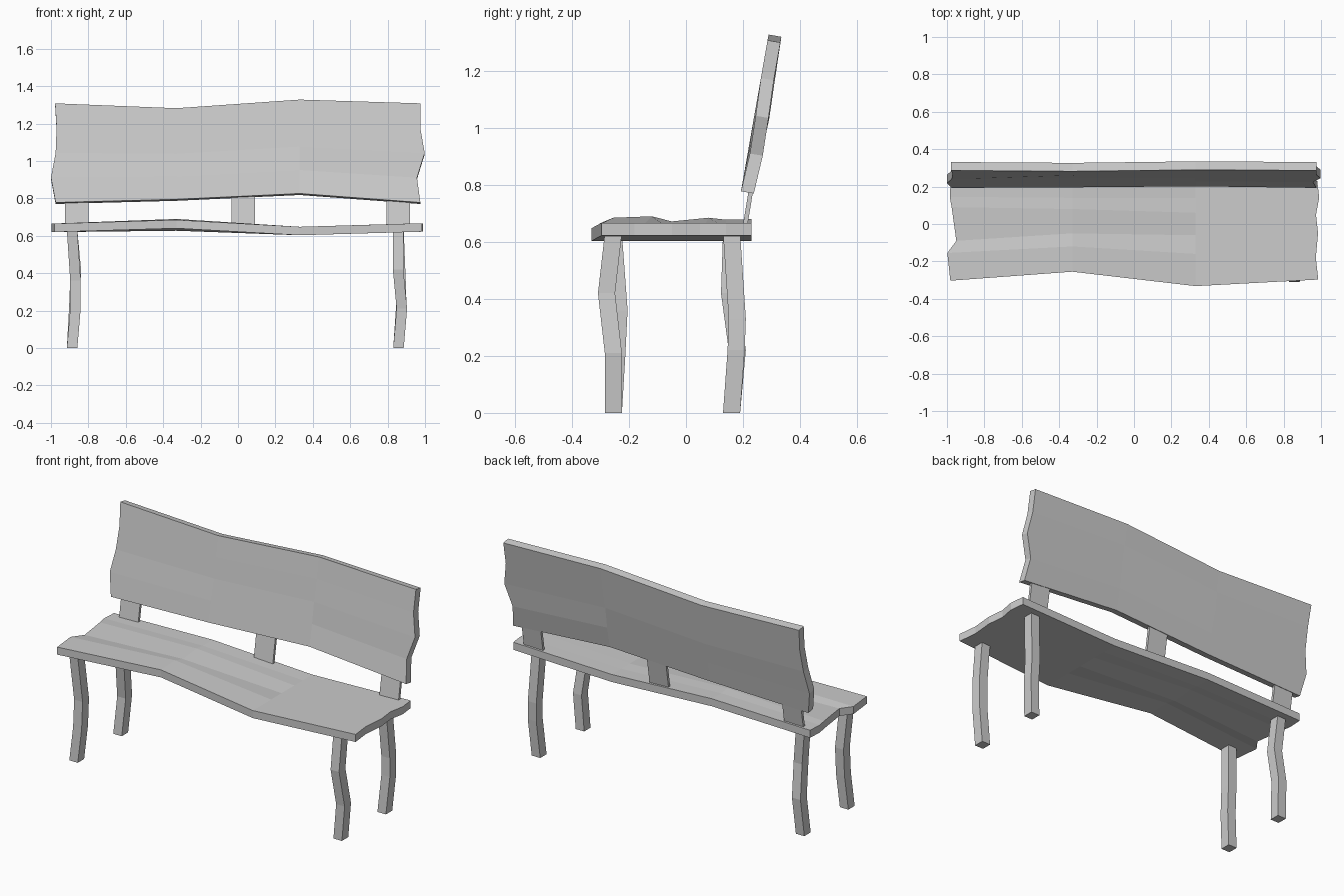
import bpy, bmesh
from mathutils import Vector

if "Cube" in bpy.data.objects:
    bpy.data.objects.remove(bpy.data.objects["Cube"])


def finish(name, bm):
    bmesh.ops.recalc_face_normals(bm, faces=bm.faces)
    mesh = bpy.data.meshes.new(name)
    bm.to_mesh(mesh)
    bm.free()
    ob = bpy.data.objects.new(name, mesh)
    bpy.context.collection.objects.link(ob)
    return ob


def slab(name, front, offset):
    """Closed plank: a grid of points (rows x columns) and its offset copy."""
    bm = bmesh.new()
    a = [[bm.verts.new(p) for p in row] for row in front]
    b = [[bm.verts.new(Vector(p) + Vector(offset)) for p in row] for row in front]
    nr, nc = len(a), len(a[0])
    for g in (a, b):
        for r in range(nr - 1):
            for c in range(nc - 1):
                bm.faces.new((g[r][c], g[r][c + 1], g[r + 1][c + 1], g[r + 1][c]))
    rim = [(0, c) for c in range(nc)] + [(r, nc - 1) for r in range(1, nr)]
    rim += [(nr - 1, c) for c in range(nc - 2, -1, -1)] + [(r, 0) for r in range(nr - 2, 0, -1)]
    for (r, c), (s, d) in zip(rim, rim[1:] + rim[:1]):
        bm.faces.new((a[r][c], a[s][d], b[s][d], b[r][c]))
    return finish(name, bm)


def sweep(name, centres, hx, hy):
    """Four-sided post through a list of centre points."""
    bm = bmesh.new()
    rings = [[bm.verts.new((x + i * hx, y + j * hy, z))
              for i, j in ((-1, -1), (1, -1), (1, 1), (-1, 1))] for x, y, z in centres]
    for p, q in zip(rings, rings[1:]):
        for k in range(4):
            bm.faces.new((p[k], p[(k + 1) % 4], q[(k + 1) % 4], q[k]))
    bm.faces.new(rings[0])
    bm.faces.new(rings[-1])
    return finish(name, bm)


# Seat: wavy plank with uneven ends
left_x = (-0.982, -0.998, -0.95, -0.975, -0.985, -0.98)
right_x = (0.985, 0.972, 0.984, 0.973, 0.99, 0.98)
left_y = (-0.303, -0.155, -0.09, 0.09, 0.145, 0.23)
mid_y = (-0.255, -0.12, -0.05, 0.08, 0.14, 0.23)
mid2_y = (-0.332, -0.16, -0.06, 0.06, 0.14, 0.23)
right_y = (-0.297, -0.18, -0.05, 0.05, 0.14, 0.23)
mid_z = (0.685, 0.69, 0.672, 0.685, 0.678, 0.68)
seat = [[(lx, ly, 0.665), (-0.33, my, mz), (0.33, ny, 0.648), (rx, ry, 0.667)]
        for lx, rx, ly, my, ny, ry, mz in
        zip(left_x, right_x, left_y, mid_y, mid2_y, right_y, mid_z)]
slab("seat", seat, (0, 0, -0.045))

# Backrest: tilted wavy plank
bottom = (0.778, 0.795, 0.826, 0.778)
top = (1.308, 1.282, 1.328, 1.308)
bl = (-0.975, -1.0, -0.975, -0.97, -0.978)
br = (0.975, 0.957, 0.998, 0.975, 0.975)
ripple = ((0, 0, 0, 0), (0.002, 0.0, 0.004, 0.008), (0.0, 0.008, 0.0, 0.005),
          (0.004, 0.0, 0.003, 0.0), (0, 0, 0, 0))
back = []
for r in range(5):
    row = []
    for c, x in enumerate((bl[r], -0.33, 0.33, br[r])):
        z = bottom[c] + (top[c] - bottom[c]) * r / 4
        row.append((x, 0.193 + (z - 0.778) * 0.176 + ripple[r][c], z))
    back.append(row)
slab("backrest", back, (0, 0.045, -0.008))

# Backrest supports
for side, x in (("left", -0.863), ("middle", 0.027), ("right", 0.857)):
    sweep(side + "_back_support", [(x, 0.203, 0.63), (x, 0.236, 0.83)], 0.063, 0.008)

# Crooked legs: (dx, dy, z) bends between foot and seat
legs = {
    "front_left_leg": (-0.887, -0.255, [(0.017, 0.012, 0.2), (0.018, 0.02, 0.36)]),
    "front_right_leg": (0.858, -0.255, [(0.018, 0.0, 0.21), (-0.002, -0.024, 0.42)]),
    "back_left_leg": (-0.887, 0.16, [(0.012, 0.02, 0.22), (0.02, -0.007, 0.42)]),
    "back_right_leg": (0.858, 0.16, [(0.015, 0.016, 0.22), (0.012, 0.02, 0.33)]),
}
for name, (x, y, bends) in legs.items():
    path = [(x, y, 0)] + [(x + dx, y + dy, z) for dx, dy, z in bends] + [(x, y, 0.63)]
    sweep(name, path, 0.028, 0.03)
